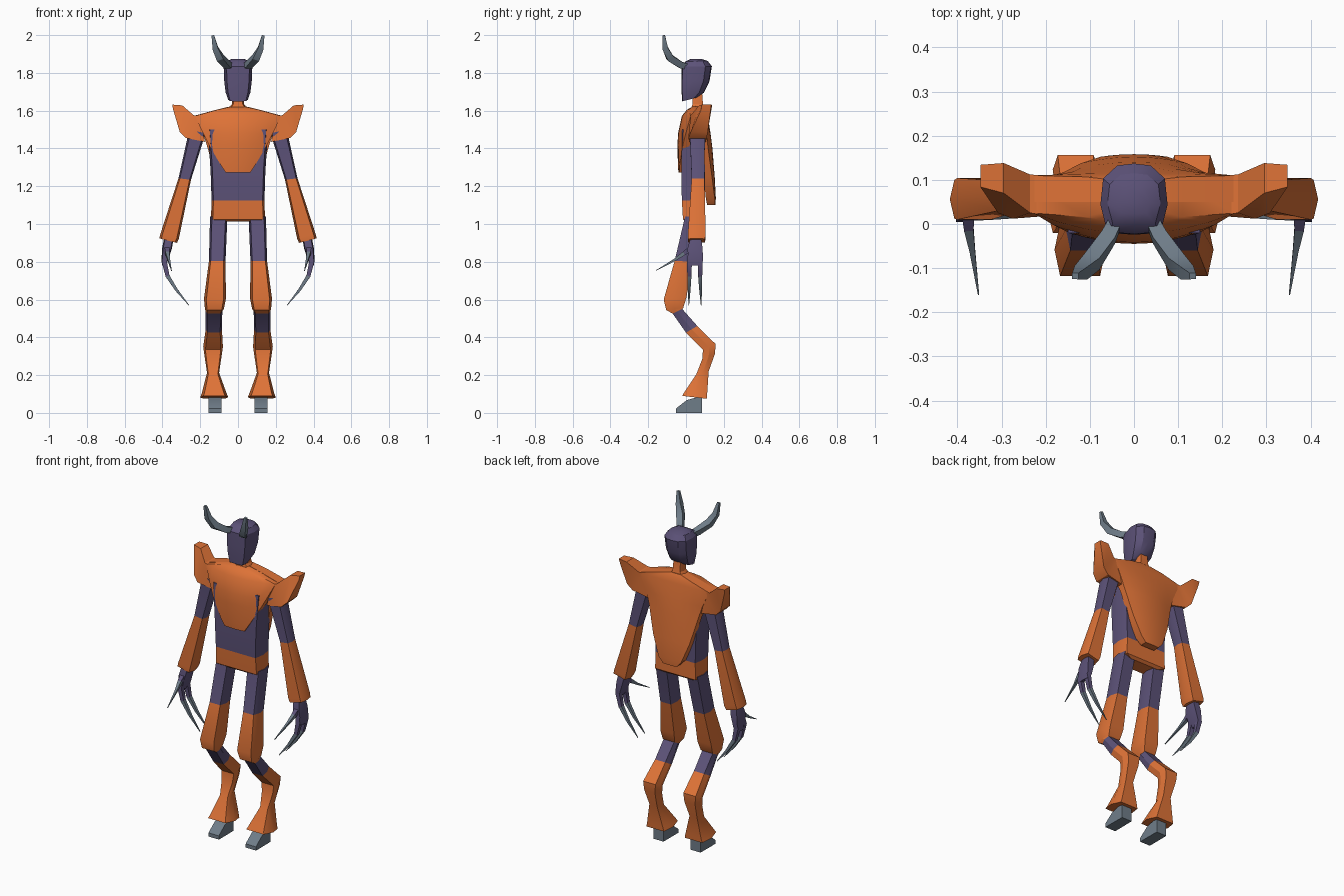
import bpy, bmesh, math
from mathutils import Vector

cube = bpy.data.objects.get("Cube")
if cube:
    bpy.data.objects.remove(cube, do_unlink=True)


def material(name, rgb):
    m = bpy.data.materials.new(name)
    m.use_nodes = True
    m.diffuse_color = (*rgb, 1)
    m.node_tree.nodes["Principled BSDF"].inputs["Base Color"].default_value = (*rgb, 1)
    return m


MATS = [material("armour_orange", (0.73, 0.17, 0.038)),
        material("body_purple", (0.107, 0.084, 0.188)),
        material("horn_grey", (0.16, 0.205, 0.25))]
ORANGE, PURPLE, GREY = range(3)

# Cross-sections as (side, front-to-back) fractions
HEX = [(-.78, 0), (.78, 0), (1, .5), (.78, 1), (-.78, 1), (-1, .5)]
WIDE = [(-.93, 0), (.93, 0), (1, .5), (.93, 1), (-.93, 1), (-1, .5)]
BOX = [(-1, 0), (1, 0), (1, 1), (-1, 1)]
SKULL = [(-.8, 0), (0, -.03), (.8, 0), (1, .4), (.92, .78), (.5, .97), (0, 1),
         (-.5, .97), (-.92, .78), (-1, .4)]


def ring(shape, cx, hw, front, back, tilt=0):
    """Slice between a front and a back (y, z) point, raised by tilt on its outer side."""
    f, b = Vector(front), Vector(back)
    pts = []
    for u, v in shape:
        y, z = f.lerp(b, v)
        pts.append(Vector((cx + u * hw, y, z + u * tilt)))
    return pts


def loft(name, rings, colours, angle=30):
    """Skin the rings; colours gives one material per segment, or one for all."""
    if isinstance(colours, int):
        colours = [colours] * (len(rings) - 1)
    bm = bmesh.new()
    rows = [[bm.verts.new(p) for p in r] for r in rings]
    n = len(rings[0])
    for a, b, c in zip(rows, rows[1:], colours):
        for i in range(n):
            j = (i + 1) % n
            bm.faces.new((a[i], a[j], b[j], b[i])).material_index = c
    bm.faces.new(rows[0]).material_index = colours[0]
    bm.faces.new(rows[-1]).material_index = colours[-1]
    bmesh.ops.recalc_face_normals(bm, faces=bm.faces)
    me = bpy.data.meshes.new(name)
    bm.to_mesh(me)
    bm.free()
    for m in MATS:
        me.materials.append(m)
    ob = bpy.data.objects.new(name, me)
    bpy.context.collection.objects.link(ob)
    bpy.ops.object.select_all(action='DESELECT')
    ob.select_set(True)
    bpy.context.view_layer.objects.active = ob
    bpy.ops.object.shade_smooth_by_angle(angle=math.radians(angle))
    return ob


def pair(name, rings, colours, angle=30):
    loft("left_" + name, rings, colours, angle)
    flipped = [[Vector((-p.x, p.y, p.z)) for p in r] for r in rings]
    loft("right_" + name, flipped, colours, angle)


def tube(path, radii):
    """Four-sided rings around a path."""
    pts = [Vector(p) for p in path]
    rings = []
    for i, p in enumerate(pts):
        d = (pts[min(i + 1, len(pts) - 1)] - pts[max(i - 1, 0)]).normalized()
        side = (Vector((1, 0, 0)) - d * d.x).normalized()
        up = d.cross(side)
        rings.append([p + radii[i] * (side * math.cos(a) + up * math.sin(a))
                      for a in (math.pi / 4 + k * math.pi / 2 for k in range(4))])
    return rings


def plate_ring(w, z, y_mid, bow, y_inner, n=8):
    """Slice of a bowed plate: curved outer face, straight inner face."""
    xs = [w * (2 * i / n - 1) for i in range(n + 1)]
    outer = [Vector((x, y_mid + bow * x * x, z)) for x in xs]
    return outer + [Vector((w, y_inner, z)), Vector((-w, y_inner, z))]


# Head, neck and horns
loft("head", [ring(SKULL, 0, hw, (yf, zf), (yb, zb)) for hw, yf, zf, yb, zb in [
    (.052, -.018, 1.65, .06, 1.67), (.066, -.02, 1.70, .095, 1.695),
    (.073, -.02, 1.76, .124, 1.755), (.076, -.018, 1.835, .137, 1.835),
    (.06, .0, 1.86, .115, 1.863), (.035, .025, 1.873, .085, 1.873)]], PURPLE)
loft("neck", [ring(HEX, 0, hw, (yf, z), (yb, z)) for hw, yf, yb, z in [
    (.055, .025, .1, 1.605), (.032, .035, .09, 1.635), (.028, .035, .085, 1.7)]], ORANGE)
pair("horn", tube([(.035, .02, 1.83), (.058, -.03, 1.843), (.095, -.085, 1.88),
                   (.12, -.11, 1.93), (.133, -.118, 1.998)],
                  [.02, .024, .026, .021, .01]), GREY)

# Torso with belt
loft("torso", [ring(WIDE, 0, hw, (yf, z), (yb, z)) for hw, yf, yb, z in [
    (.16, -.02, .105, 1.5), (.145, -.025, .1, 1.28), (.14, -.022, .1, 1.125),
    (.143, -.016, .1, 1.025), (.10, .0, .085, 1.012)]],
    [PURPLE, PURPLE, ORANGE, ORANGE])

# Chest and back plates
loft("chest_plate", [plate_ring(w, z, y, bow, inner) for w, z, y, bow, inner in [
    (.065, 1.272, -.04, 1.2, 0), (.09, 1.31, -.043, 1.2, 0),
    (.155, 1.42, -.045, 1.2, .02), (.185, 1.48, -.042, 1.2, .07),
    (.228, 1.572, -.022, .9, .09), (.11, 1.605, .005, .9, .09),
    (.035, 1.622, .035, .3, .08)]], ORANGE, 40)
loft("back_plate", [plate_ring(w, z, y, bow, inner) for w, z, y, bow, inner in [
    (.045, 1.10, .155, -1, .112), (.075, 1.135, .158, -1, .105),
    (.12, 1.25, .152, -1, .095), (.16, 1.40, .14, -.9, .08),
    (.185, 1.48, .13, -.6, .06), (.228, 1.574, .115, -.1, .05),
    (.11, 1.606, .108, -.1, .05), (.035, 1.624, .098, -.1, .05)]], ORANGE, 40)

# Flared shoulder pads: top and bottom edge of each slice
pair("shoulder_pad", [[Vector((xt, yt0, zt)), Vector((xt, yt1, zt)),
                       Vector((xb, yb1, zb)), Vector((xb, yb0, zb))]
                      for xt, zt, yt0, yt1, xb, zb, yb0, yb1 in [
    (.205, 1.572, .02, .11, .175, 1.435, .02, .105),
    (.235, 1.576, .025, .112, .275, 1.455, .012, .11),
    (.295, 1.628, .07, .138, .308, 1.487, .025, .115),
    (.348, 1.632, .084, .134, .343, 1.604, .08, .13)]], ORANGE)

# Arms
pair("arm", [ring(HEX, cx, hw, (yf, z), (yb, z), t) for cx, hw, yf, yb, z, t in [
    (.215, .043, .02, .10, 1.49, .01), (.282, .033, .03, .098, 1.238, .004),
    (.362, .049, .01, .104, .935, .012), (.37, .047, .012, .1, .912, .012)]],
    [PURPLE, ORANGE, ORANGE])

# Hands with two long claws and a thumb claw
pair("hand", [ring(HEX, cx, hw, (yf, z), (yb, z)) for cx, hw, yf, yb, z in [
    (.365, .025, .025, .08, .93), (.376, .026, .008, .088, .87),
    (.387, .018, .012, .09, .81), (.392, .01, .02, .085, .78)]], PURPLE)
for label, y_top, y_mid, y_tip in [("front", .03, .018, .015), ("rear", .065, .075, .08)]:
    pair(label + "_claw", tube([(.375, y_top, .88), (.39, y_mid, .80), (.373, y_mid, .725),
                                (.325, (y_mid + y_tip) / 2, .65), (.26, y_tip, .57)],
                               [.02, .019, .015, .01, .002]),
         [PURPLE, PURPLE, GREY, GREY])
pair("thumb_claw", tube([(.376, .04, .88), (.374, -.01, .845), (.366, -.06, .81),
                         (.352, -.16, .753)], [.022, .015, .009, .002]),
     [PURPLE, GREY, GREY])

# Legs: thigh, knee, shin and flared cuff in one bent form
pair("leg", [ring(HEX, cx, hw, (yf, zf), (yb, zb)) for cx, hw, yf, zf, yb, zb in [
    (.102, .046, -.005, 1.04, .09, 1.04), (.11, .044, -.06, .805, .035, .8),
    (.122, .058, -.118, .60, .002, .61), (.125, .05, -.105, .545, -.015, .555),
    (.127, .044, -.07, .525, -.02, .55), (.128, .043, .0, .425, .06, .46),
    (.132, .052, .09, .335, .156, .365), (.132, .045, .086, .285, .154, .315),
    (.132, .032, .055, .205, .12, .22), (.126, .066, -.012, .105, .112, .10),
    (.126, .074, -.02, .09, .11, .075)]],
    [PURPLE, ORANGE, ORANGE, ORANGE, PURPLE] + [ORANGE] * 5)

# Wedge feet
pair("foot", [ring(BOX, .122, hw, (y, 0), (y, top)) for hw, y, top in [
    (.034, -.053, .022), (.034, -.045, .03), (.034, .005, .068), (.033, .085, .09)]], GREY)
